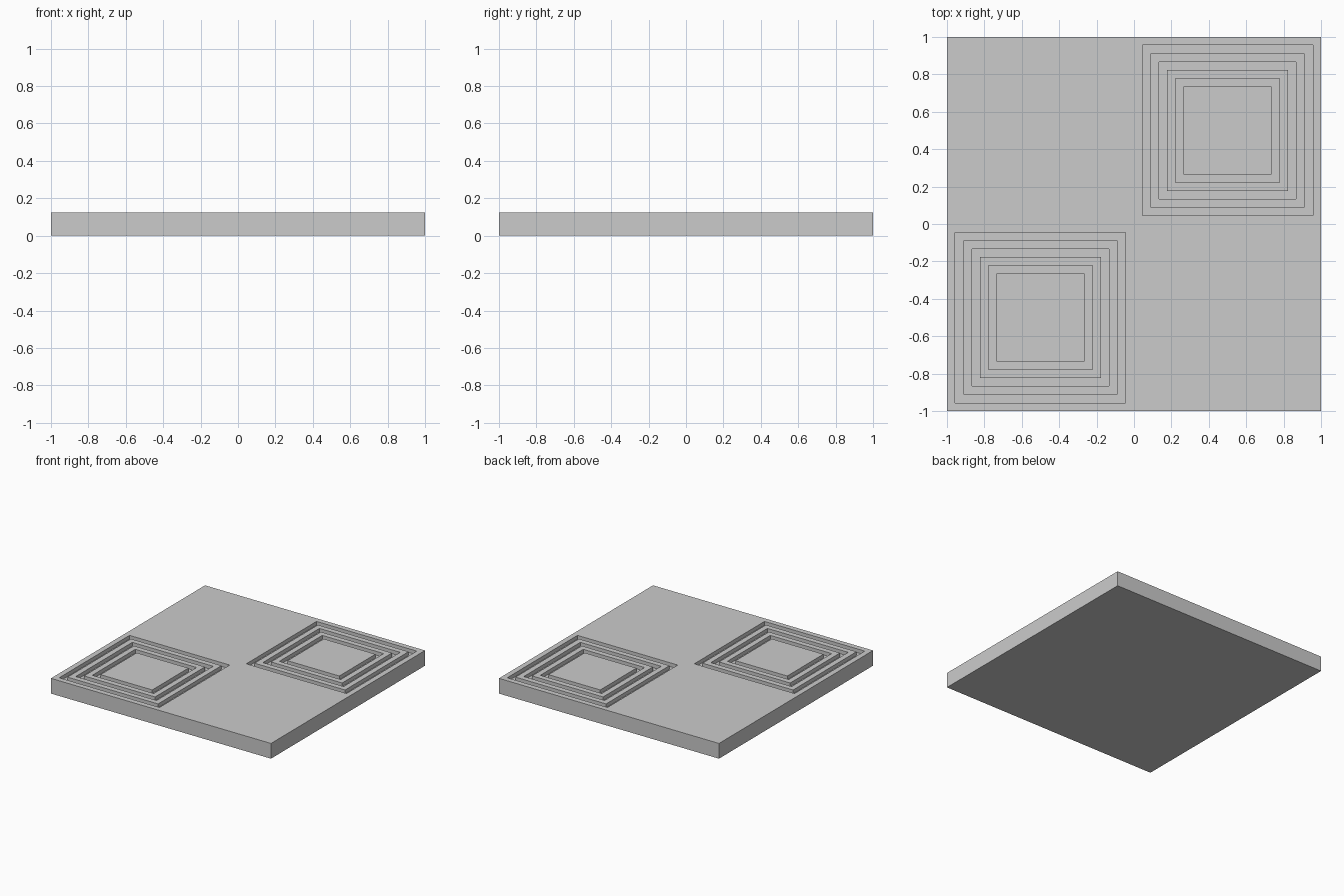
import bpy, bmesh

if "Cube" in bpy.data.objects:
    bpy.data.objects.remove(bpy.data.objects["Cube"])

HEIGHT = 0.125    # slab thickness
STEP = 0.0625     # width of each square ring
DEPTH = 0.0313    # groove depth

bm = bmesh.new()

# Top surface in four quadrants, lowered into a closed slab
bmesh.ops.create_grid(bm, x_segments=2, y_segments=2, size=1)
base = bm.faces[:]
ext = bmesh.ops.extrude_face_region(bm, geom=base, use_keep_orig=True)
top_verts = [g for g in ext["geom"] if isinstance(g, bmesh.types.BMVert)]
bmesh.ops.translate(bm, verts=top_verts, vec=(0, 0, HEIGHT))
bmesh.ops.recalc_face_normals(bm, faces=bm.faces[:])

# Concentric square grooves in two diagonally opposite quadrants
for face in [f for f in bm.faces if f.normal.z > 0.9]:
    c = face.calc_center_median()
    if c.x * c.y < 0:
        continue
    for i in range(6):
        bmesh.ops.inset_individual(bm, faces=[face], thickness=STEP)
        bmesh.ops.inset_individual(bm, faces=[face], thickness=0,
                                   depth=DEPTH if i % 2 else -DEPTH)

bmesh.ops.recalc_face_normals(bm, faces=bm.faces[:])
mesh = bpy.data.meshes.new("grooved_tile")
bm.to_mesh(mesh)
bm.free()
tile = bpy.data.objects.new("grooved_tile", mesh)
bpy.context.collection.objects.link(tile)
